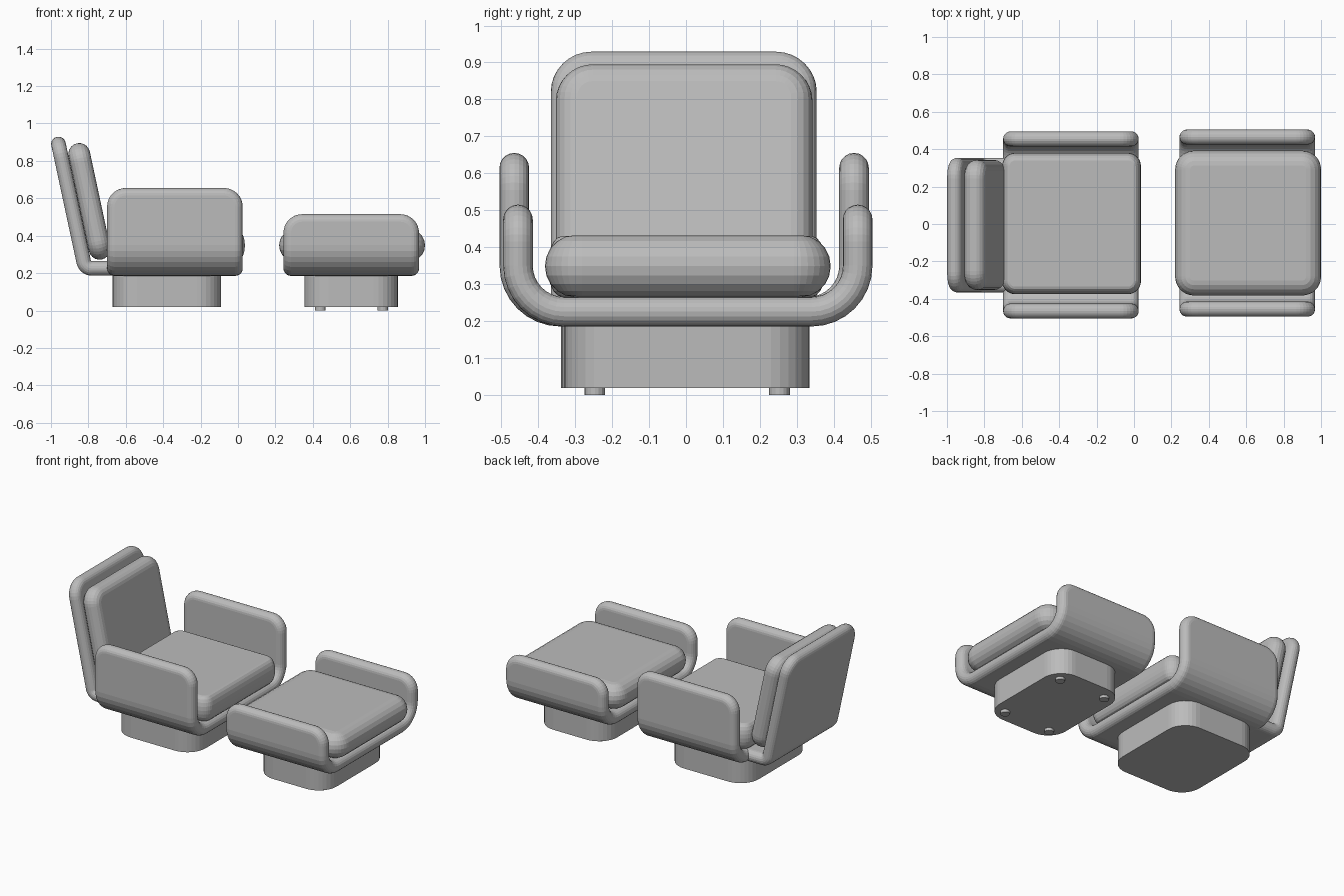
import bpy, bmesh
from math import sin, cos, pi, radians
from mathutils import Vector

old = bpy.data.objects.get("Cube")
if old:
    bpy.data.objects.remove(old)

grey = bpy.data.materials.new("soft_grey")
grey.use_nodes = True
colour = (0.5, 0.5, 0.5, 1)
grey.diffuse_color = colour
grey.node_tree.nodes["Principled BSDF"].inputs["Base Color"].default_value = colour


def rounded_rect(hx, hy, r, steps=8):
    """Points around a rectangle with round corners."""
    pts = []
    for k, (sx, sy) in enumerate([(1, 1), (-1, 1), (-1, -1), (1, -1)]):
        for i in range(steps + 1):
            a = (k + i / steps) * pi / 2
            pts.append((sx * (hx - r) + r * cos(a), sy * (hy - r) + r * sin(a)))
    return pts


def walk(path, start, heading, u):
    """Position and heading at distance u along (length, turn) pieces."""
    p = Vector(start)
    for i, (length, turn) in enumerate(path):
        s = u if i == len(path) - 1 else min(u, length)
        a = turn * s / length
        if turn:
            r = length / turn
            p += Vector((sin(heading + a) - sin(heading),
                         cos(heading) - cos(heading + a))) * r
        else:
            p += Vector((cos(heading), sin(heading))) * s
        heading += a
        u -= s
        if u <= 0:
            break
    return p, heading


def pad(name, path, start, heading, width, thick, corner, edge,
        offset=0, across_x=False):
    """Slab with rounded rim, laid along a path and centred across it."""
    bm = bmesh.new()
    total = sum(length for length, turn in path)
    steps = 10 if edge else 1
    rings = []
    for i in range(steps + 1):
        a = pi * (i / steps - 0.5)
        d = edge * (1 - cos(a))
        outline = rounded_rect(total / 2 - d, width / 2 - d, max(corner - d, 0.004))
        rings.append([bm.verts.new((x + total / 2, y, thick / 2 * sin(a)))
                      for x, y in outline])
    n = len(rings[0])
    for lo, hi in zip(rings, rings[1:]):
        for i in range(n):
            j = (i + 1) % n
            bm.faces.new((lo[i], lo[j], hi[j], hi[i]))
    bm.faces.new(rings[0][::-1])
    bm.faces.new(rings[-1])
    # Slice the slab where the path bends
    at = 0
    for length, turn in path:
        if turn:
            for i in range(9):
                bmesh.ops.bisect_plane(
                    bm, geom=bm.verts[:] + bm.edges[:] + bm.faces[:],
                    plane_co=(at + length * i / 8, 0, 0), plane_no=(1, 0, 0))
        at += length
    for v in bm.verts:
        u, side, up = v.co
        p, h = walk(path, start, heading, u)
        p = p + Vector((-sin(h), cos(h))) * up
        side += offset
        v.co = (side, p.x, p.y) if across_x else (p.x, side, p.y)
    bmesh.ops.recalc_face_normals(bm, faces=bm.faces[:])
    mesh = bpy.data.meshes.new(name)
    bm.to_mesh(mesh)
    bm.free()
    mesh.materials.append(grey)
    obj = bpy.data.objects.new(name, mesh)
    bpy.context.collection.objects.link(obj)
    return obj


def flat_pad(name, x0, x1, y0, y1, z0, z1, corner, edge):
    return pad(name, [(x1 - x0, 0)], (x0, (z0 + z1) / 2), 0,
               y1 - y0, z1 - z0, corner, edge, (y0 + y1) / 2)


def arm_shell(name, x0, x1, y_mid, top):
    """U-shaped shell that forms the seat pan and both arms."""
    bend, pan_z, reach = 0.125, 0.225, 0.46
    arm = (top - pan_z - bend, 0)
    curve = (bend * pi / 2, -pi / 2)
    path = [arm, curve, (2 * (reach - bend), 0), curve, arm]
    pad(name, path, (y_mid + reach, top), -pi / 2, x1 - x0, 0.08,
        0.1, 0.04, (x0 + x1) / 2, True)


# Chair
arm_shell("chair_shell", -0.70, 0.025, -0.005, 0.655)
flat_pad("chair_seat_cushion", -0.705, 0.037, -0.375, 0.38, 0.265, 0.43, 0.07, 0.04)
flat_pad("chair_base", -0.67, -0.09, -0.338, 0.335, 0.018, 0.19, 0.13, 0)

# Reclined back panel with its foot tucked under the seat
tilt = radians(12.1)
turn = pi / 2 - tilt
pad("chair_back_panel", [(0.201, 0), (0.045 * turn, -turn), (0.683, 0)],
    (-0.58, 0.225), pi, 0.72, 0.078, 0.11, 0.039, -0.006)
pad("chair_back_cushion", [(0.635, 0)], (-0.728, 0.273), pi / 2 + tilt,
    0.695, 0.116, 0.1, 0.058, -0.005)

# Footstool
arm_shell("footstool_shell", 0.243, 0.968, 0.005, 0.515)
flat_pad("footstool_cushion", 0.22, 1.0, -0.382, 0.392, 0.265, 0.432, 0.1, 0.08)
flat_pad("footstool_base", 0.355, 0.855, -0.33, 0.335, 0.018, 0.19, 0.13, 0)
for x, x_name in ((0.44, "right"), (0.775, "left")):
    for y, y_name in ((-0.247, "front"), (0.253, "back")):
        bpy.ops.mesh.primitive_cylinder_add(vertices=16, radius=0.028, depth=0.02,
                                            location=(x, y, 0.01))
        foot = bpy.context.object
        foot.name = f"foot_{y_name}_{x_name}"
        foot.data.materials.append(grey)
